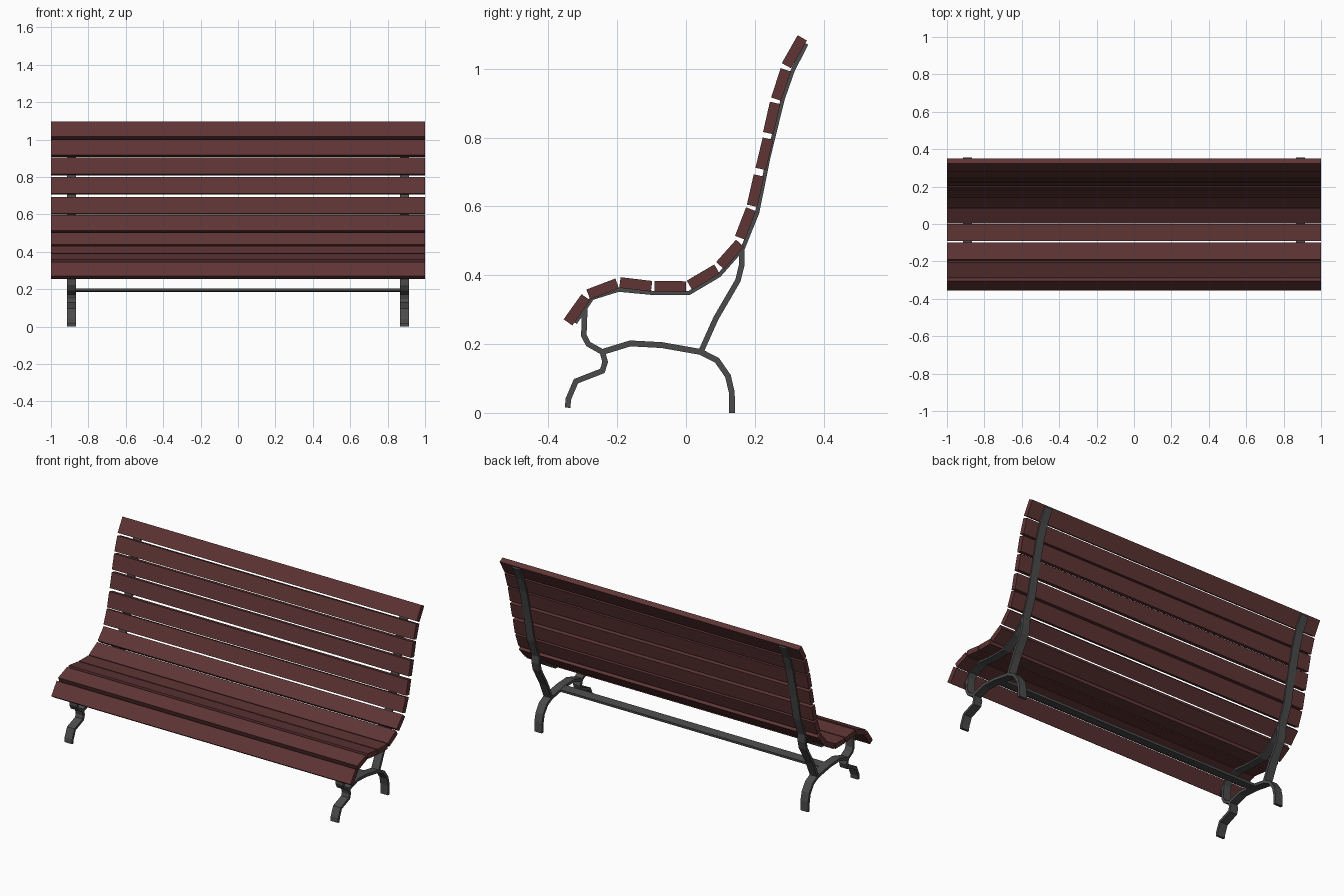
import bpy, bmesh
from mathutils import Vector

if "Cube" in bpy.data.objects:
    bpy.data.objects.remove(bpy.data.objects["Cube"])


def material(name, rgb):
    m = bpy.data.materials.new(name)
    m.diffuse_color = (*rgb, 1)
    m.use_nodes = True
    m.node_tree.nodes["Principled BSDF"].inputs["Base Color"].default_value = m.diffuse_color
    return m


wood = material("stained wood", (0.115, 0.035, 0.035))
iron = material("cast iron", (0.07, 0.07, 0.07))


def ribbon(name, path, thick, x0, x1, mat, mirror=False):
    """Flat strip following a (y, z) path, with mitred bends, from x0 to x1."""
    pts = [Vector(p) for p in path]
    dirs = [(b - a).normalized() for a, b in zip(pts, pts[1:])]
    left, right = [], []
    for i, p in enumerate(pts):
        d0, d1 = dirs[max(i - 1, 0)], dirs[min(i, len(dirs) - 1)]
        t = (d0 + d1).normalized()
        n = Vector((-t.y, t.x)) * (thick / 2 / max(t.dot(d1), 0.5))
        left.append(p + n)
        right.append(p - n)
    bm = bmesh.new()
    rings = []
    for l, r in zip(left, right):
        rings.append([bm.verts.new((x, q.x, q.y))
                      for x, q in ((x0, l), (x1, l), (x1, r), (x0, r))])
    for a, b in zip(rings, rings[1:]):
        for k in range(4):
            j = (k + 1) % 4
            bm.faces.new((a[k], a[j], b[j], b[k]))
    bm.faces.new(rings[0])
    bm.faces.new(rings[-1])
    bmesh.ops.recalc_face_normals(bm, faces=bm.faces)
    me = bpy.data.meshes.new(name)
    bm.to_mesh(me)
    bm.free()
    me.materials.append(mat)
    ob = bpy.data.objects.new(name, me)
    bpy.context.collection.objects.link(ob)
    if mirror:
        ob.modifiers.new("mirror", "MIRROR")
    return ob


# wooden slats: (y, z) of both ends of each centre line, front edge to top
slats = [
    (-.343, .263, -.291, .336), (-.284, .344, -.200, .376),
    (-.192, .379, -.100, .368), (-.092, .368, .000, .367),
    (.010, .371, .090, .418), (.099, .428, .157, .493),
    (.157, .509, .189, .592), (.192, .602, .212, .690),
    (.217, .709, .238, .797), (.239, .813, .259, .901),
    (.262, .912, .290, .997), (.292, 1.009, .338, 1.090),
]
for i, (y0, z0, y1, z1) in enumerate(slats):
    ribbon(f"slat_{i + 1:02d}", [(y0, z0), (y1, z1)], .031, -1, 1, wood)

# iron end frames, mirrored left and right
frame = {
    "slat_support": (.012, [
        (-.322, .262), (-.273, .334), (-.196, .358), (-.10, .349), (.008, .348),
        (.096, .400), (.165, .478), (.207, .582), (.240, .745), (.281, .912),
        (.310, .995), (.350, 1.073)]),
    "front_leg": (.016, [
        (-.344, .015), (-.342, .040), (-.320, .092), (-.243, .122), (-.235, .148),
        (-.243, .177), (-.284, .200), (-.297, .225), (-.294, .305)]),
    "back_leg": (.017, [
        (-.243, .177), (-.162, .202), (-.070, .197), (.043, .177), (.090, .153),
        (.122, .107), (.133, .060), (.134, 0)]),
    "back_brace": (.016, [
        (.043, .177), (.087, .275), (.151, .385), (.162, .430), (.162, .475)]),
}
for name, (thick, path) in frame.items():
    ribbon(name, path, thick, .865, .915, iron, mirror=True)

# long bar joining the two frames
ribbon("stretcher_bar", [(-.088, .198), (-.034, .192)], .014, -.89, .89, iron)
